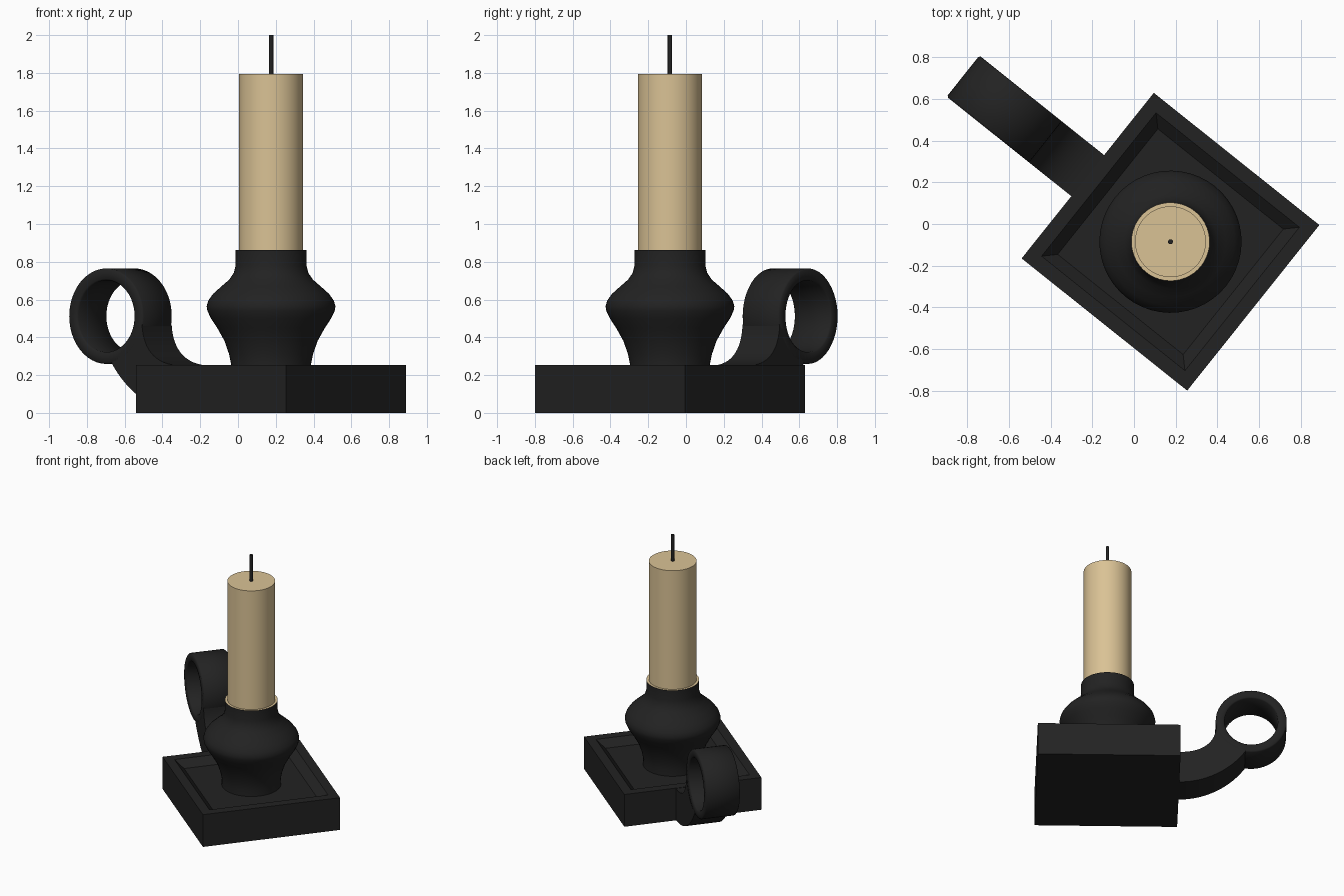
import bpy, bmesh, math
from mathutils import Vector, Matrix
from mathutils.geometry import interpolate_bezier

if "Cube" in bpy.data.objects:
    bpy.data.objects.remove(bpy.data.objects["Cube"])

# Whole model is built around the candle axis, then turned and placed
PLACE = Matrix.Translation((0.175, -0.085, 0)) @ Matrix.Rotation(math.radians(-38.6), 4, 'Z')


def material(name, rgb):
    m = bpy.data.materials.new(name)
    m.diffuse_color = (*rgb, 1)
    m.use_nodes = True
    m.node_tree.nodes["Principled BSDF"].inputs["Base Color"].default_value = m.diffuse_color
    return m


BLACK = material("black_iron", (0.016, 0.016, 0.016))
WAX = material("cream_wax", (0.70, 0.54, 0.30))


def finish(name, bm, mats, angle=35):
    bmesh.ops.recalc_face_normals(bm, faces=bm.faces)
    me = bpy.data.meshes.new(name)
    bm.to_mesh(me)
    bm.free()
    for m in mats:
        me.materials.append(m)
    ob = bpy.data.objects.new(name, me)
    bpy.context.collection.objects.link(ob)
    ob.matrix_world = PLACE
    bpy.ops.object.select_all(action='DESELECT')
    ob.select_set(True)
    bpy.context.view_layer.objects.active = ob
    bpy.ops.object.shade_smooth_by_angle(angle=math.radians(angle))
    return ob


def loft(bm, rings, cap=True):
    """Bridge equal-length closed loops of points; cap both ends."""
    vs = [[bm.verts.new(p) for p in r] for r in rings]
    n = len(vs[0])
    for a, b in zip(vs, vs[1:]):
        for i in range(n):
            j = (i + 1) % n
            bm.faces.new((a[i], a[j], b[j], b[i]))
    if cap:
        bm.faces.new(vs[0][::-1])
        bm.faces.new(vs[-1])


def circle(r, z, n):
    return [(r * math.cos(2 * math.pi * i / n), r * math.sin(2 * math.pi * i / n), z)
            for i in range(n)]


def square(h, z):
    return [(-h, -h, z), (h, -h, z), (h, h, z), (-h, h, z)]


def lathe(name, profile, mats, n=48):
    bm = bmesh.new()
    loft(bm, [circle(r, z, n) for r, z in profile])
    return finish(name, bm, mats)


# Square tray with a sloped recess
bm = bmesh.new()
loft(bm, [square(h, z) for h, z in
          ((0.508, 0), (0.508, 0.253), (0.44, 0.253), (0.385, 0.2))])
finish("tray", bm, [BLACK], 25)

# Bulbous candle cup, wax-coloured on its top rim
cup = lathe("cup", [(0.212, 0.18), (0.21, 0.25), (0.222, 0.31), (0.246, 0.38), (0.285, 0.45),
                    (0.318, 0.50), (0.337, 0.54), (0.341, 0.565), (0.332, 0.595),
                    (0.307, 0.63), (0.265, 0.668), (0.222, 0.705), (0.198, 0.74),
                    (0.188, 0.78), (0.188, 0.863)], [BLACK, WAX])
for p in cup.data.polygons:
    if p.normal.z > 0.9 and p.center.z > 0.85:
        p.material_index = 1

# Candle and wick
lathe("candle", [(0.17, 0.85), (0.17, 1.795)], [WAX])
lathe("wick", [(0.012, 1.78), (0.012, 2.0)], [BLACK], 12)

# Finger ring: flat band turned about a sideways axis
W, CX, CZ, RO, RI, N = 0.126, -1.02, 0.512, 0.253, 0.19, 48
B = 0.008
section = [(RI, -W + B), (RI + B, -W), (RO - B, -W), (RO, -W + B),
           (RO, W - B), (RO - B, W), (RI + B, W), (RI, W - B)]
bm = bmesh.new()
rings = []
for i in range(N + 1):
    a = 2 * math.pi * i / N
    rings.append([(CX + r * math.cos(a), y, CZ + r * math.sin(a)) for r, y in section])
loft(bm, rings, cap=False)
bmesh.ops.remove_doubles(bm, verts=bm.verts, dist=1e-5)
finish("finger_ring", bm, [BLACK], 50)


# Curved stem joining the ring to the tray
def bezier(*pts):
    a, h1, h2, b = (Vector((x, 0, z)) for x, z in pts)
    return interpolate_bezier(a, h1, h2, b, 16)


upper = bezier((-0.50, 0.25), (-0.69, 0.25), (-0.765, 0.34), (-0.774, 0.467))
lower = bezier((-0.50, 0.004), (-0.72, 0.004), (-0.89, 0.13), (-0.98, 0.265))
bm = bmesh.new()
loft(bm, [[(u.x, -W, u.z), (u.x, W, u.z), (l.x, W, l.z), (l.x, -W, l.z)]
          for u, l in zip(upper, lower)])
finish("handle_stem", bm, [BLACK])
